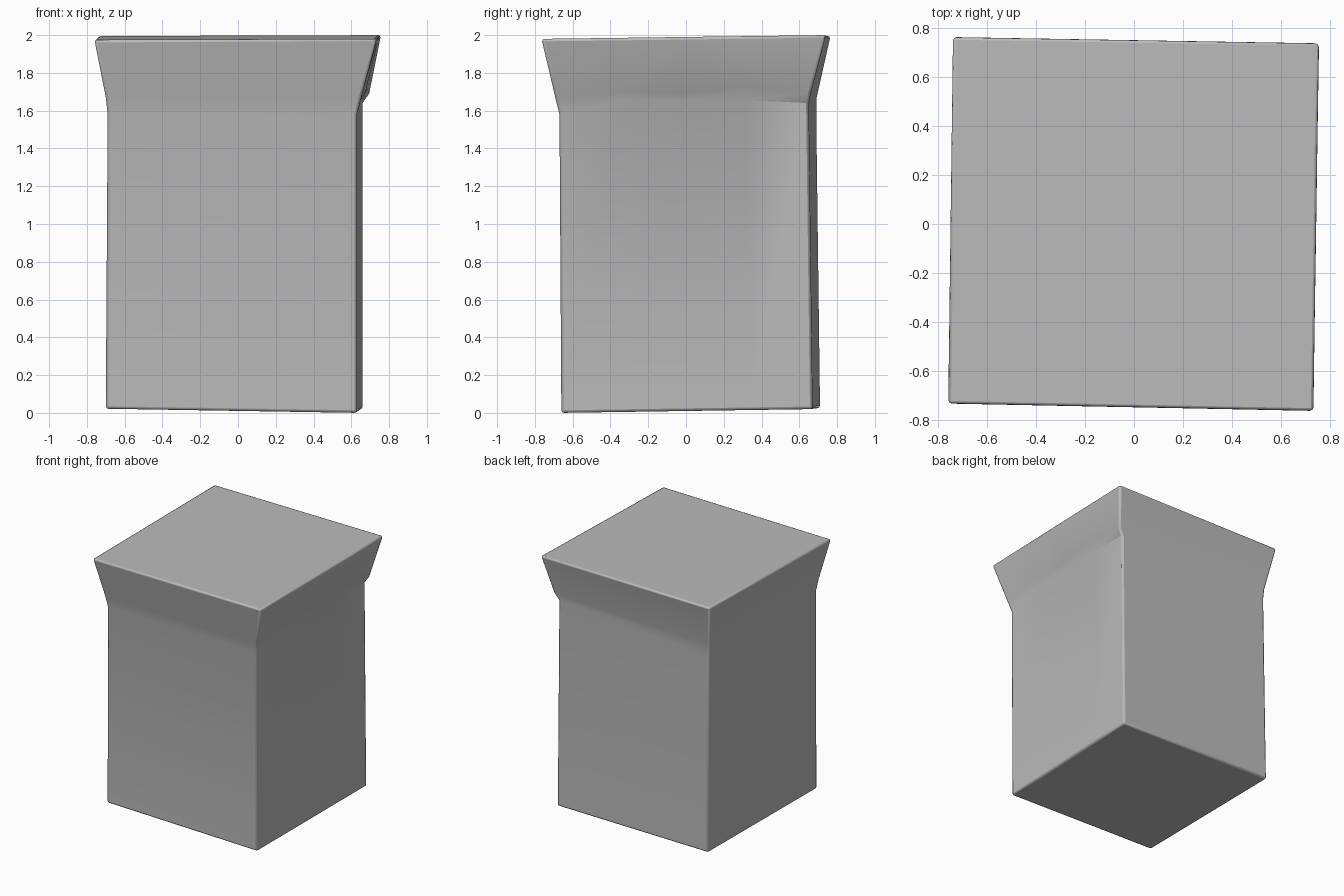
import bpy
import bmesh
from math import radians
from mathutils import Vector

if "Cube" in bpy.data.objects:
    bpy.data.objects.remove(bpy.data.objects["Cube"], do_unlink=True)

stone = bpy.data.materials.new("plain grey")
stone.use_nodes = True
grey = (0.5, 0.5, 0.5, 1)
stone.diffuse_color = grey
stone.node_tree.nodes["Principled BSDF"].inputs["Base Color"].default_value = grey

# Corner rings, bottom to top: front left, front right, back right, back left
rings = [
    [(-0.70, -0.64, 0.022), (0.63, -0.66, 0.0), (0.66, 0.67, 0.02), (-0.69, 0.71, 0.025)],
    [(-0.69, -0.65, 1.58), (0.63, -0.67, 1.58), (0.66, 0.65, 1.64), (-0.68, 0.69, 1.57)],
    [(-0.70, -0.67, 1.67), (0.65, -0.69, 1.66), (0.695, 0.66, 1.69), (-0.69, 0.69, 1.66)],
    [(-0.76, -0.735, 1.975), (0.735, -0.765, 1.98), (0.757, 0.74, 2.0), (-0.74, 0.765, 1.995)],
]
# Gentle wave of the ledge along one side, for each ring
waves = [(0, 0, 0), (0.06, 0.04, 0.03), (0.03, 0.015, 0.035), (0, 0, 0)]


def ring_points(corners, wave):
    """Corners of a ring, with three extra points along its waved side."""
    front_left, front_right, back_right, back_left = map(Vector, corners)
    side = [front_right.lerp(back_right, (k + 1) / 4) + Vector((0, 0, lift))
            for k, lift in enumerate(wave)]
    return [front_left, front_right, *side, back_right, back_left]


# Post with a flared cap, lofted through the rings
bm = bmesh.new()
loops = [[bm.verts.new(p) for p in ring_points(r, w)] for r, w in zip(rings, waves)]
bm.faces.new(loops[0][::-1])
bm.faces.new(loops[-1])
count = len(loops[0])
for low, high in zip(loops, loops[1:]):
    for i in range(count):
        j = (i + 1) % count
        bm.faces.new((low[i], low[j], high[j], high[i]))

mesh = bpy.data.meshes.new("flared_post")
bm.to_mesh(mesh)
bm.free()
post = bpy.data.objects.new("flared_post", mesh)
bpy.context.collection.objects.link(post)
mesh.materials.append(stone)

# Worn, softened edges
bevel = post.modifiers.new("worn edges", 'BEVEL')
bevel.width = 0.014
bevel.segments = 2
bevel.limit_method = 'ANGLE'
bevel.angle_limit = radians(40)

bpy.context.view_layer.objects.active = post
post.select_set(True)
bpy.ops.object.shade_smooth_by_angle(angle=radians(30))
